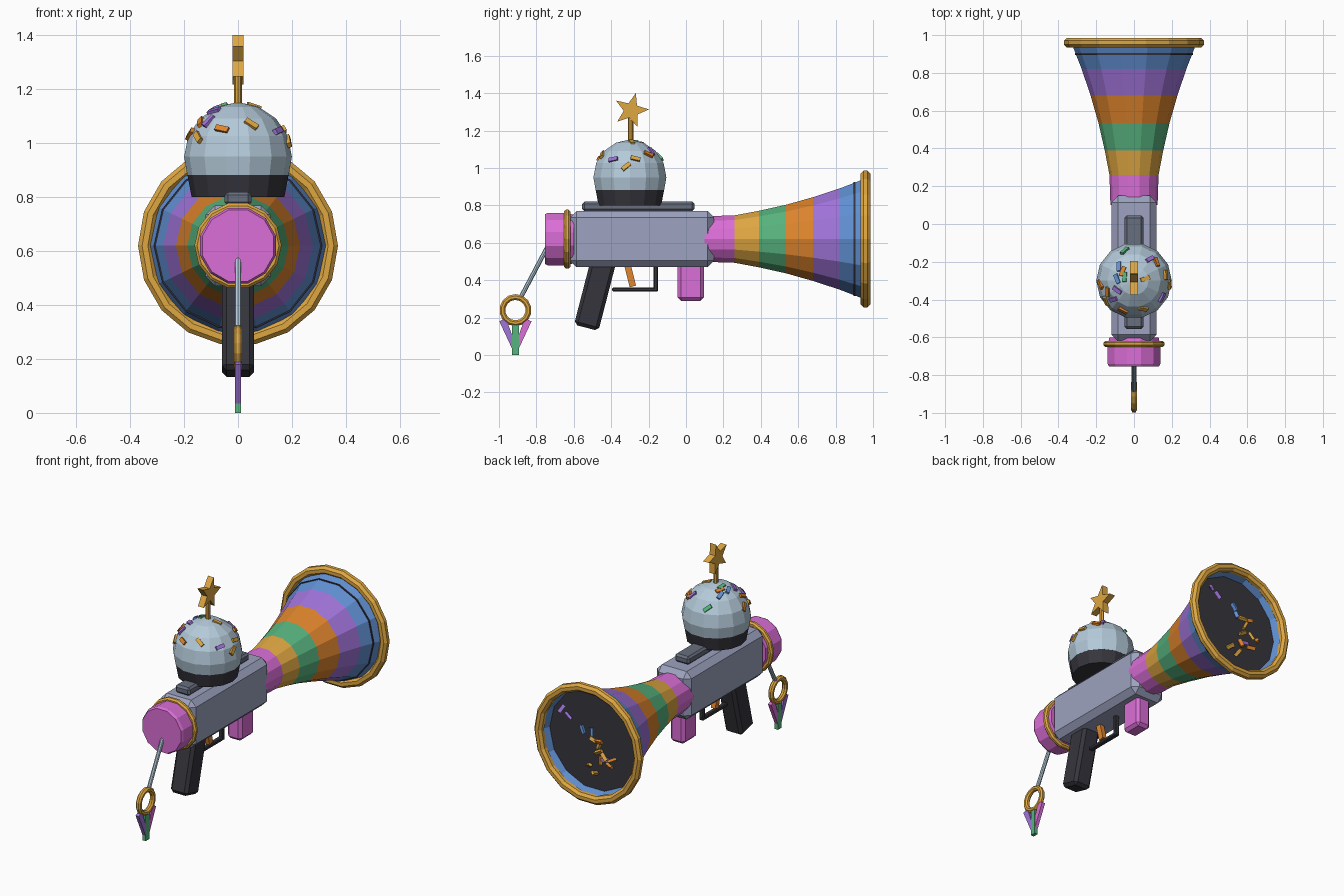
import bpy, bmesh, math, random
from mathutils import Vector, Matrix

cube = bpy.data.objects.get("Cube")
if cube:
    bpy.data.objects.remove(cube, do_unlink=True)


def material(name, rgb):
    m = bpy.data.materials.new(name)
    m.use_nodes = True
    lin = [(c / 255) ** 2.2 for c in rgb] + [1]
    m.diffuse_color = lin
    m.node_tree.nodes["Principled BSDF"].inputs["Base Color"].default_value = lin
    return m


gold = material("gold", (222, 166, 68))
pink = material("pink", (218, 110, 214))
purple = material("purple", (160, 116, 218))
blue = material("blue", (98, 144, 212))
orange = material("orange", (222, 132, 48))
green = material("green", (88, 178, 126))
lavender = material("lavender grey", (156, 161, 190))
ice = material("pale ice blue", (178, 200, 216))
dark = material("charcoal", (56, 56, 63))
slate = material("slate", (104, 110, 126))


def finish(name, bm, *mats):
    bmesh.ops.recalc_face_normals(bm, faces=bm.faces[:])
    me = bpy.data.meshes.new(name)
    bm.to_mesh(me)
    bm.free()
    for m in mats:
        me.materials.append(m)
    ob = bpy.data.objects.new(name, me)
    bpy.context.collection.objects.link(ob)
    return ob


def bevel(ob, width):
    if width:
        mod = ob.modifiers.new("bevel", "BEVEL")
        mod.width, mod.segments = width, 1
    return ob


def box(name, centre, size, mat, tilt=0, chamfer=0):
    """Box tilted about the x axis, with chamfered edges."""
    bm = bmesh.new()
    bmesh.ops.create_cube(bm, size=1)
    bm.transform(Matrix.Translation(centre) @ Matrix.Rotation(math.radians(tilt), 4, "X")
                 @ Matrix.Diagonal((*size, 1)))
    return bevel(finish(name, bm, mat), chamfer)


def lathe(name, profile, n, matrix, mats, caps=True, phase=0.0, closed=False):
    """Rings of (radius, height) around local z; one material per band if given."""
    bm = bmesh.new()
    rings = []
    for r, h in profile:
        angles = [2 * math.pi * (i + phase) / n for i in range(n)]
        rings.append([bm.verts.new((r * math.cos(a), r * math.sin(a), h)) for a in angles])
    pairs = list(zip(rings, rings[1:]))
    if closed:
        pairs.append((rings[-1], rings[0]))
    for band, (a, b) in enumerate(pairs):
        for i in range(n):
            j = (i + 1) % n
            f = bm.faces.new((a[i], a[j], b[j], b[i]))
            f.material_index = min(band, len(mats) - 1)
    if caps and not closed:
        bm.faces.new(rings[0])
        bm.faces.new(rings[-1])
    bm.transform(matrix)
    return finish(name, bm, *mats)


def along_y(y, z):
    return Matrix.Translation((0, y, z)) @ Matrix.Rotation(-math.pi / 2, 4, "X")


def torus(name, major, minor, n, matrix, mat, sides=8):
    angles = [2 * math.pi * (k + .5) / sides for k in range(sides)]
    profile = [(major + minor * math.cos(a), minor * math.sin(a)) for a in angles]
    return lathe(name, profile, n, matrix, [mat], closed=True)


def plate(name, outline, half, mat):
    """Outline in the y-z plane given a thickness in x."""
    bm = bmesh.new()
    face = bm.faces.new([bm.verts.new((-half, y, z)) for y, z in outline])
    ext = bmesh.ops.extrude_face_region(bm, geom=[face])
    moved = [v for v in ext["geom"] if isinstance(v, bmesh.types.BMVert)]
    bmesh.ops.translate(bm, verts=moved, vec=(2 * half, 0, 0))
    return finish(name, bm, mat)


def rod(name, start, end, radius, mat, n=8):
    a, b = Vector(start), Vector(end)
    turn = (b - a).to_track_quat("Z", "Y").to_matrix().to_4x4()
    return lathe(name, [(radius, 0), (radius, (b - a).length)], n,
                 Matrix.Translation(a) @ turn, [mat])


AXIS = 0.62

# Striped horn, dark mouth disc and rim
lathe("horn", [(.125, .1), (.13, .26), (.155, .39), (.188, .535), (.23, .68),
               (.277, .82), (.332, .96)], 14, along_y(0, AXIS),
      [pink, gold, green, orange, purple, blue], caps=False)
lathe("mouth_disc", [(.312, .895), (.312, .905)], 14, along_y(0, AXIS), [dark])
torus("horn_rim", .345, .028, 18, along_y(.96, AXIS), gold)

# Body, rail, rear cap and ring
box("body", (0, -.235, AXIS), (.24, .77, .3), lavender, chamfer=.035)
box("top_rail", (0, -.255, .795), (.1, .6, .05), slate, chamfer=.012)
lathe("rear_cap", [(.137, -.755), (.145, -.74), (.145, -.65), (.135, -.6)], 12,
      along_y(0, AXIS), [pink], phase=.5)
torus("rear_ring", .145, .018, 14, along_y(-.635, AXIS), gold)

# Grips, trigger and guard
box("rear_grip", (0, -.487, .325), (.12, .135, .37), dark, tilt=-14.5, chamfer=.018)
box("front_grip", (0, .025, .4), (.1, .14, .22), pink, chamfer=.018)
box("trigger", (0, -.3, .43), (.03, .035, .13), orange, tilt=14)
box("guard_bar", (0, -.272, .35), (.03, .245, .022), dark, chamfer=.005)
box("guard_post", (0, -.162, .41), (.03, .022, .14), dark, chamfer=.005)

# Dome on its bowl
DOME = Vector((0, -.3, .95))
R = .2
lathe("bowl", [(.172, .8), (.188, .885)], 14, Matrix.Translation((0, -.3, 0)), [dark])
lats = [math.radians(d) for d in (-20, 0, 22.5, 45, 67.5, 86)]
lathe("dome", [(R * math.cos(a), R * math.sin(a)) for a in lats], 14,
      Matrix.Translation(DOME), [ice])

# Star on a stick
rod("star_stick", (0, -.295, 1.13), (0, -.295, 1.27), .014, gold)
star = []
for k in range(10):
    a = math.radians(75 + 36 * k)
    r = .096 if k % 2 == 0 else .04
    star.append((-.293 + r * math.cos(a), 1.308 + r * math.sin(a)))
plate("star", star, .02, gold)

# Sprinkles scattered over the dome
random.seed(4)
sprinkles = [
    (green, (-.05, .16), (-.05, .02)),
    (purple, (.085, .115), (-.09, -.05), (.15, -.09), (-.11, -.1)),
    (gold, (.17, .03), (-.15, -.11), (.05, -.15), (.19, -.02), (.06, .01)),
    (blue, (-.08, .075), (-.09, .01)),
    (orange, (-.06, .05), (-.18, -.02), (-.06, -.16), (.12, .1), (-.14, -.06)),
]


def sprinkle(name, place, normal, spin, mat):
    turn = normal.to_track_quat("Z", "Y").to_matrix().to_4x4()
    bm = bmesh.new()
    bmesh.ops.create_cube(bm, size=1)
    bm.transform(Matrix.Translation(place) @ turn @ Matrix.Rotation(spin, 4, "Z")
                 @ Matrix.Diagonal((.052, .022, .016, 1)))
    return finish(name, bm, mat)


for mat, *spots in sprinkles:
    for x, y in spots:
        n = Vector((x, y, math.sqrt(max(R * R - x * x - y * y, .0025)))).normalized()
        sprinkle("dome_sprinkle", DOME + n * R * .985, n, random.uniform(0, math.pi), mat)

# Confetti bursting from the mouth
confetti = [
    (purple, (.2, .16), (.15, .13), (-.08, -.1)),
    (blue, (.04, .08), (.0, .06)),
    (gold, (-.03, .03), (-.06, .0), (-.05, -.05), (-.1, -.06), (.03, -.16), (-.02, -.19)),
    (orange, (-.07, .03), (-.12, -.12), (-.15, -.07), (-.05, -.11)),
]
for mat, *spots in confetti:
    for x, z in spots:
        n = Vector([random.uniform(-1, 1) for _ in range(3)]).normalized()
        place = Vector((x, random.uniform(.91, .97), AXIS + z))
        sprinkle("confetti", place, n, random.uniform(0, math.pi), mat)

# Hanging charm: cord, ring and three ribbons
rod("charm_cord", (0, -.745, .57), (0, -.885, .305), .012, ice)
torus("charm_ring", .07, .017, 14,
      Matrix.Translation((0, -.912, .24)) @ Matrix.Rotation(math.pi / 2, 4, "Y"), gold)
for name, side, mat in (("rear_ribbon", -1, purple), ("front_ribbon", 1, pink)):
    shape = [(.086, .18), (.05, .197), (-.012, .02), (.004, .004)]
    plate(name, [(-.912 + side * y, z) for y, z in shape], .011, mat)
plate("middle_ribbon", [(-.93, .17), (-.894, .17), (-.894, 0), (-.93, 0)], .0115, green)
